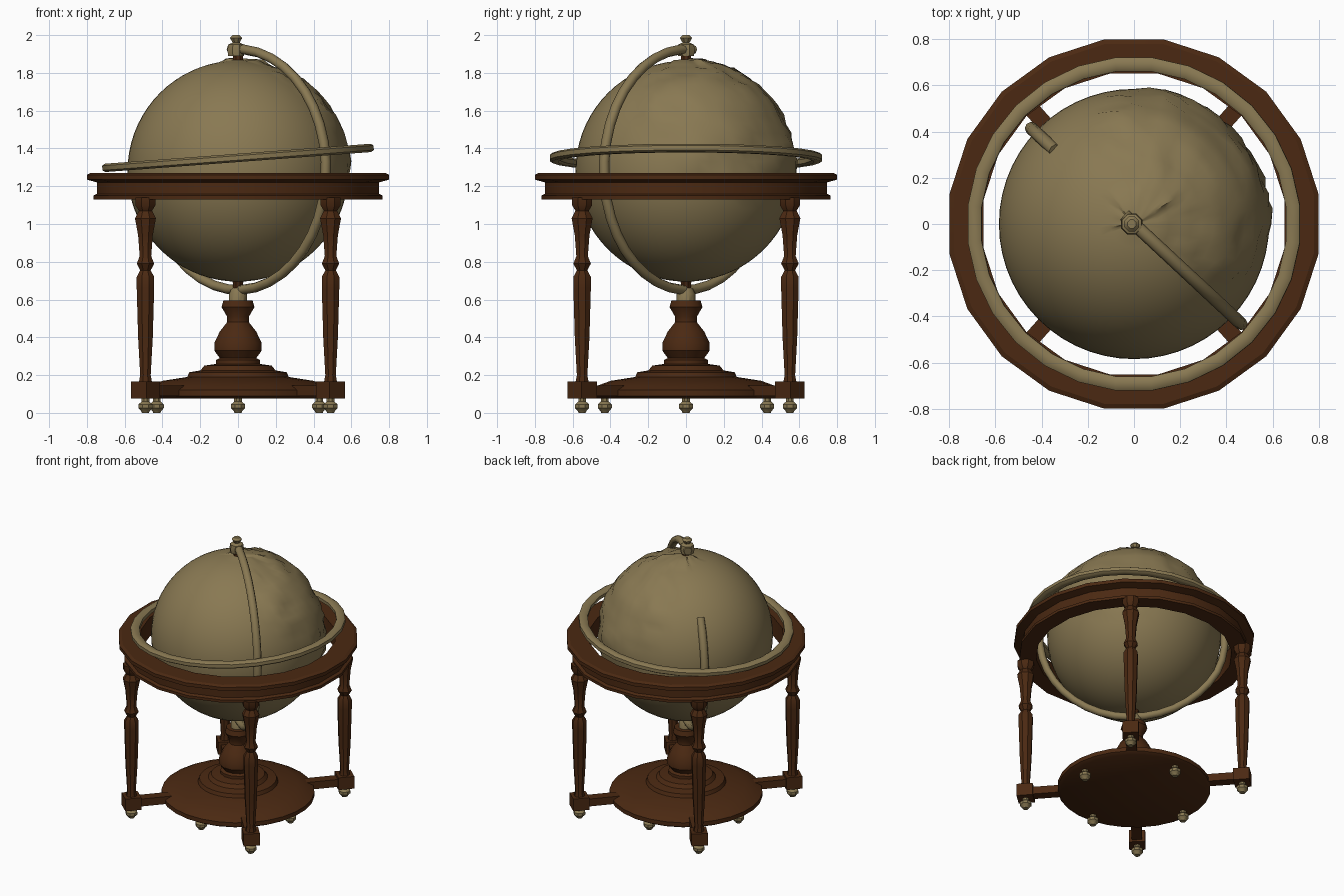
import bpy, bmesh, math
from math import sin, cos, pi
from mathutils import Vector, noise

cube = bpy.data.objects.get("Cube")
if cube:
    bpy.data.objects.remove(cube, do_unlink=True)


def material(name, color):
    m = bpy.data.materials.new(name)
    m.use_nodes = True
    m.diffuse_color = color
    m.node_tree.nodes["Principled BSDF"].inputs["Base Color"].default_value = color
    return m


WOOD = material("dark wood", (0.07, 0.022, 0.006, 1))
BRASS = material("aged brass", (0.25, 0.19, 0.085, 1))
PAPER = material("globe tan", (0.25, 0.19, 0.085, 1))


def finish(name, bm, mat, loc=(0, 0, 0), angle=35):
    bmesh.ops.recalc_face_normals(bm, faces=bm.faces[:])
    mesh = bpy.data.meshes.new(name)
    bm.to_mesh(mesh)
    bm.free()
    mesh.materials.append(mat)
    ob = bpy.data.objects.new(name, mesh)
    bpy.context.collection.objects.link(ob)
    ob.location = loc
    for o in bpy.context.selected_objects:
        o.select_set(False)
    bpy.context.view_layer.objects.active = ob
    ob.select_set(True)
    bpy.ops.object.shade_smooth_by_angle(angle=math.radians(angle))
    return ob


def loft(name, rings, mat, closed=False, loc=(0, 0, 0), angle=35):
    """Bridge matching loops of points; cap the ends unless closed."""
    bm = bmesh.new()
    loops = [[bm.verts.new(p) for p in ring] for ring in rings]
    n = len(loops[0])
    pairs = list(zip(loops, loops[1:]))
    if closed:
        pairs.append((loops[-1], loops[0]))
    else:
        bm.faces.new(loops[0])
        bm.faces.new(loops[-1])
    for a, b in pairs:
        for i in range(n):
            j = (i + 1) % n
            bm.faces.new((a[i], a[j], b[j], b[i]))
    return finish(name, bm, mat, loc, angle)


def lathe(name, profile, mat, sides=20, loc=(0, 0, 0), closed=False, angle=35):
    """Turn a (radius, height) profile around the vertical axis."""
    turn = [(i + 0.5) * 2 * pi / sides for i in range(sides)]
    rings = [[(r * cos(t), r * sin(t), z) for t in turn] for r, z in profile]
    return loft(name, rings, mat, closed, loc, angle)


# Globe with raised, ragged land relief
bm = bmesh.new()
bmesh.ops.create_uvsphere(bm, u_segments=56, v_segments=36, radius=0.585)
land_dir = Vector((0.55, 0.5, 0.65)).normalized()
for v in bm.verts:
    d = v.co.normalized()
    land = noise.noise(d * 3.5) + 0.5 * noise.noise(d * 9)
    if d.dot(land_dir) > 0.6 and land > -0.05:
        v.co += d * (0.012 + 0.02 * max(0, noise.noise(d * 14)))
finish("globe", bm, PAPER, (0, 0, 1.28), 45)

# Horizontal wooden ring
lathe("horizon_ring", [(0.66, 1.13), (0.775, 1.13), (0.775, 1.15), (0.755, 1.16),
                       (0.755, 1.22), (0.81, 1.235), (0.81, 1.26), (0.79, 1.27),
                       (0.66, 1.27)], WOOD, 20, closed=True, angle=25)

# Tilted brass ring
ring = lathe("tilted_ring", [(0.665, -0.012), (0.68, -0.022), (0.71, -0.022), (0.725, -0.012),
                             (0.725, 0.012), (0.71, 0.022), (0.68, 0.022), (0.665, 0.012)],
             BRASS, 28, (0, 0, 1.35), True)
ring.rotation_euler = (0, -0.075, 0)

# Meridian arc: over the top, down one side, under, and up the other side
side = Vector((0.73, -0.68, 0)).normalized()
across = Vector((-side.y, side.x, 0))
rings = []
steps = 34
for k in range(steps + 1):
    a = math.radians(95 - k * 310 / steps)
    radius = 0.637 - 0.065 * max(0, (k / steps - 0.8) / 0.2)
    out = side * cos(a) + Vector((0, 0, sin(a)))
    mid = Vector((0, 0, 1.288)) + out * radius
    rings.append([mid + out * 0.026 * cos(t) + across * 0.028 * sin(t)
                  for t in [j * pi / 4 for j in range(8)]])
loft("meridian_arc", rings, BRASS, angle=50)

# Finial and axis pins
lathe("finial", [(0.045, 1.89), (0.05, 1.92), (0.045, 1.95), (0.02, 1.96), (0.035, 1.985),
                 (0.02, 2.0)], BRASS, 8, (-0.01, 0, 0))
lathe("top_pin", [(0.03, 1.85), (0.03, 1.9)], WOOD, 8)
lathe("bottom_pin", [(0.05, 0.72), (0.03, 0.69), (0.03, 0.64)], WOOD, 8)

# Central pedestal and round base
lathe("collar", [(0.05, 0.58), (0.05, 0.63), (0.035, 0.66)], BRASS, 10)
lathe("pedestal", [(0.12, 0.25), (0.12, 0.28), (0.1, 0.29), (0.13, 0.33), (0.13, 0.37),
                   (0.1, 0.43), (0.06, 0.48), (0.06, 0.51), (0.09, 0.56), (0.08, 0.595)],
      WOOD, 12)
lathe("base_disc", [(0.49, 0.075), (0.515, 0.09), (0.515, 0.12), (0.47, 0.145), (0.4, 0.17),
                    (0.27, 0.19), (0.26, 0.215), (0.2, 0.225), (0.18, 0.25), (0.11, 0.26)],
      WOOD, 28)

# Turned legs with corner blocks, tie bars and feet
leg_profile = [(0.04, 0.15), (0.03, 0.2), (0.042, 0.4), (0.05, 0.66), (0.05, 0.72),
               (0.03, 0.755), (0.05, 0.79), (0.033, 0.83), (0.042, 0.94), (0.06, 1.03),
               (0.038, 1.07), (0.058, 1.1), (0.058, 1.14)]
foot_profile = [(0.022, 0.08), (0.022, 0.06), (0.04, 0.045), (0.04, 0.025), (0.025, 0.01), (0.02, 0.0)]


def bar(name, start, end, half_w, z0, z1):
    along = (end - start).normalized()
    w = Vector((-along.y, along.x, 0)) * half_w
    rings = [[Vector((q.x, q.y, z)) for q, z in
              ((p - w, z0), (p + w, z0), (p + w, z1), (p - w, z1))] for p in (start, end)]
    return loft(name, rings, WOOD)


corners = {"front_right": (-1, -1), "front_left": (1, -1),
           "back_right": (-1, 1), "back_left": (1, 1)}
for tag, (sx, sy) in corners.items():
    p = Vector((0.49 * sx, 0.55 * sy, 0))
    d = p.normalized()
    lathe(tag + "_leg", leg_profile, WOOD, 8, p)
    bar(tag + "_tie_bar", d * 0.4, p, 0.035, 0.09, 0.145)
    bar(tag + "_block", p - d * 0.055, p + d * 0.055, 0.055, 0.075, 0.165)
    lathe(tag + "_foot", foot_profile, BRASS, 8, p)

# Feet under the round base
for i, tag in enumerate(("left", "back", "right", "front")):
    lathe(tag + "_base_foot", foot_profile, BRASS, 8,
          (0.43 * cos(i * pi / 2), 0.43 * sin(i * pi / 2), 0))
